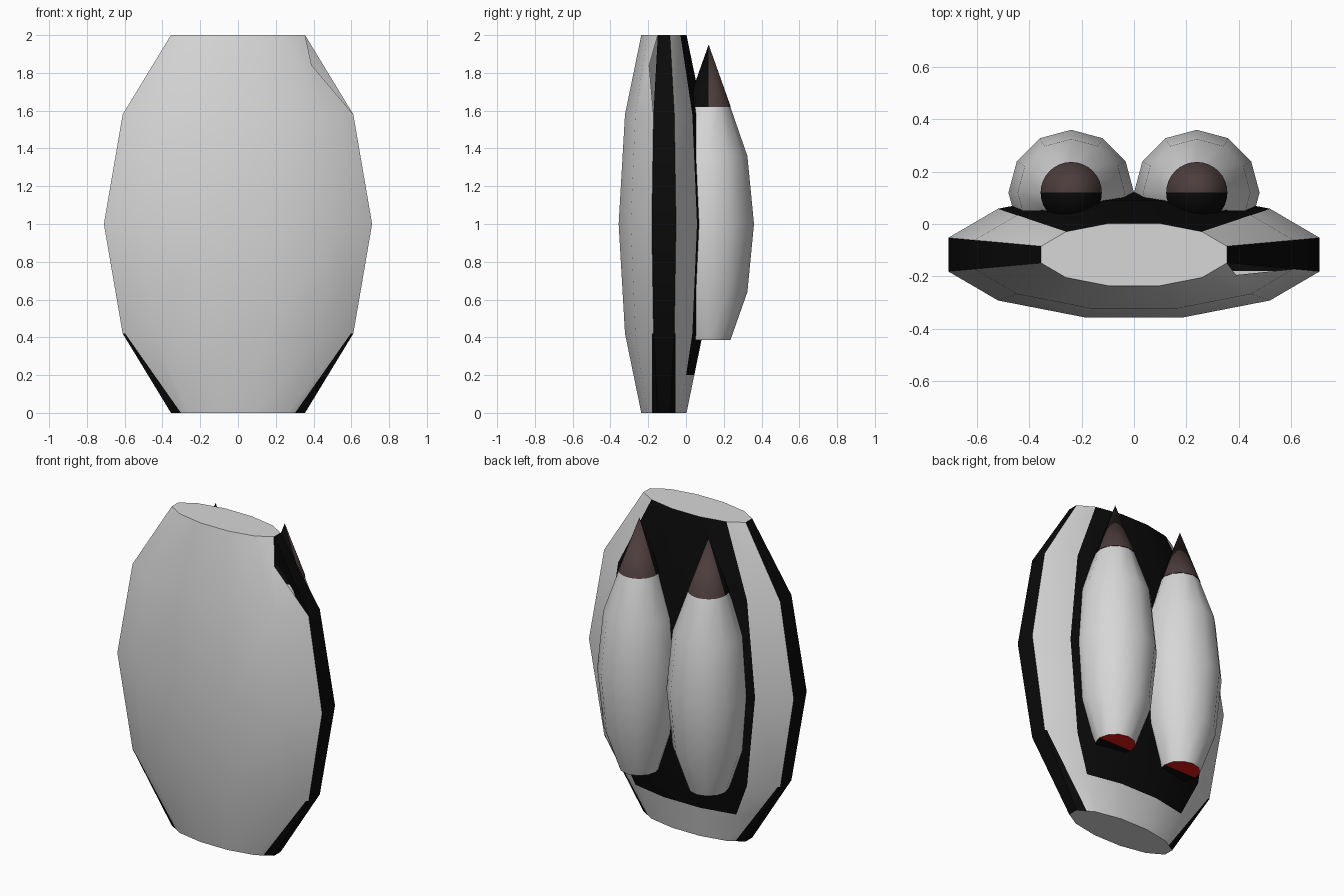
import bpy, bmesh, math
from mathutils import Vector

if "Cube" in bpy.data.objects:
    bpy.data.objects.remove(bpy.data.objects["Cube"])


def material(name, colour):
    m = bpy.data.materials.new(name)
    m.diffuse_color = (*colour, 1)
    m.use_nodes = True
    m.node_tree.nodes["Principled BSDF"].inputs["Base Color"].default_value = m.diffuse_color
    return m


GREY = material("light_grey", (0.68, 0.68, 0.68))
BLACK = material("black", (0.003, 0.003, 0.003))
BROWN = material("dark_brown", (0.075, 0.047, 0.047))
RED = material("red", (0.75, 0.008, 0.008))


def finish(name, bm, mats, angle=36):
    mesh = bpy.data.meshes.new(name)
    bm.to_mesh(mesh)
    bm.free()
    ob = bpy.data.objects.new(name, mesh)
    bpy.context.collection.objects.link(ob)
    for m in mats:
        mesh.materials.append(m)
    bpy.ops.object.select_all(action='DESELECT')
    ob.select_set(True)
    bpy.context.view_layer.objects.active = ob
    bpy.ops.object.shade_smooth_by_angle(angle=math.radians(angle))
    return ob


def loft(bm, rings, sides, start, centre, radii):
    """Stack scaled ellipses given as (z, scale); returns the vertex rings."""
    rows = []
    for z, s in rings:
        row = []
        for i in range(sides):
            a = start + 2 * math.pi * i / sides
            row.append(bm.verts.new((centre[0] + radii[0] * s * math.cos(a),
                                     centre[1] + radii[1] * s * math.sin(a), z)))
        rows.append(row)
    for lo, hi in zip(rows, rows[1:]):
        for i in range(sides):
            j = (i + 1) % sides
            bm.faces.new((lo[i], lo[j], hi[j], hi[i]))
    return rows


def cut(bm, faces, co, no):
    """Split the given faces along a plane."""
    geom = set(faces)
    for f in faces:
        geom.update(f.edges)
        geom.update(f.verts)
    bmesh.ops.bisect_plane(bm, geom=list(geom), plane_co=co, plane_no=no)


# Main hull: twelve-sided flattened barrel
CY = -0.117
bm = bmesh.new()
rows = loft(bm, [(0, 0.5), (0.42, 0.86), (1, 1), (1.58, 0.86), (2, 0.5)],
            12, math.radians(-15), (0, CY), (0.735, 0.248))
bm.faces.new(rows[0][::-1])
bm.faces.new(rows[-1])

# Peeled corner at the upper right of the front
lo, hi = rows[3], rows[4]
bm.faces.remove(bm.faces.get((lo[11], lo[0], hi[0], hi[11])))
notch = bm.verts.new((0.39, -0.195, 1.84))
for tri in ((lo[11], lo[0], notch), (lo[11], notch, hi[11]), (notch, hi[0], hi[11])):
    bm.faces.new(tri)

# Cuts for the painted bands in the lowest tier
low = lambda: [f for f in bm.faces
               if f.calc_center_median().z < 0.42 and abs(f.normal.z) < 0.9]
bm.normal_update()
cut(bm, [f for f in low() if f.calc_center_median().y > 0.0 - 0.05], (0, 0, 0.2), (0, 0, 1))
bm.normal_update()
cut(bm, low(), (0, -0.18, 0), (0, 1, 0))
bm.normal_update()
cut(bm, low(), (0, -0.055, 0), (0, 1, 0))
bm.normal_update()

for f in bm.faces:
    c, n = f.calc_center_median(), f.normal
    if abs(n.z) > 0.9:
        continue
    side = abs(n.y) < 0.1
    if c.z < 0.42:
        side = side or -0.18 < c.y < -0.055
    # Back panel covers the four rearmost facets
    ang = math.degrees(math.atan2((c.y - CY) / 0.248, abs(c.x) / 0.735))
    back = ang > 45 and c.z > 0.2
    f.material_index = 1 if side or back else 0
finish("hull", bm, [GREY, BLACK])

# Two rear boosters with nose cones
BY = 0.12
for side, sx in (("left", -0.24), ("right", 0.24)):
    bm = bmesh.new()
    rows = loft(bm, [(0.385, 0.115), (0.64, 0.205), (1, 0.24), (1.36, 0.205), (1.62, 0.115)],
                12, 0, (sx, BY), (1, 1))
    bm.faces.new(rows[-1])
    # Nozzle end: red rear half, black front half
    r = rows[0]
    for half, idx in ((r[0:7], 1), (r[6:] + r[:1], 2)):
        bm.faces.new(half[::-1]).material_index = idx
    finish(side + "_booster", bm, [GREY, RED, BLACK])

    # Nose cone: brown with a black front half
    bm = bmesh.new()
    base = loft(bm, [(1.62, 0.117)], 32, 0, (sx, BY), (1, 1))[0]
    tip = bm.verts.new((sx, BY, 1.95))
    for i in range(32):
        f = bm.faces.new((base[i], base[(i + 1) % 32], tip))
        f.material_index = 0 if i < 16 else 1
    bm.faces.new(base[::-1])
    finish(side + "_nose_cone", bm, [BROWN, BLACK])
